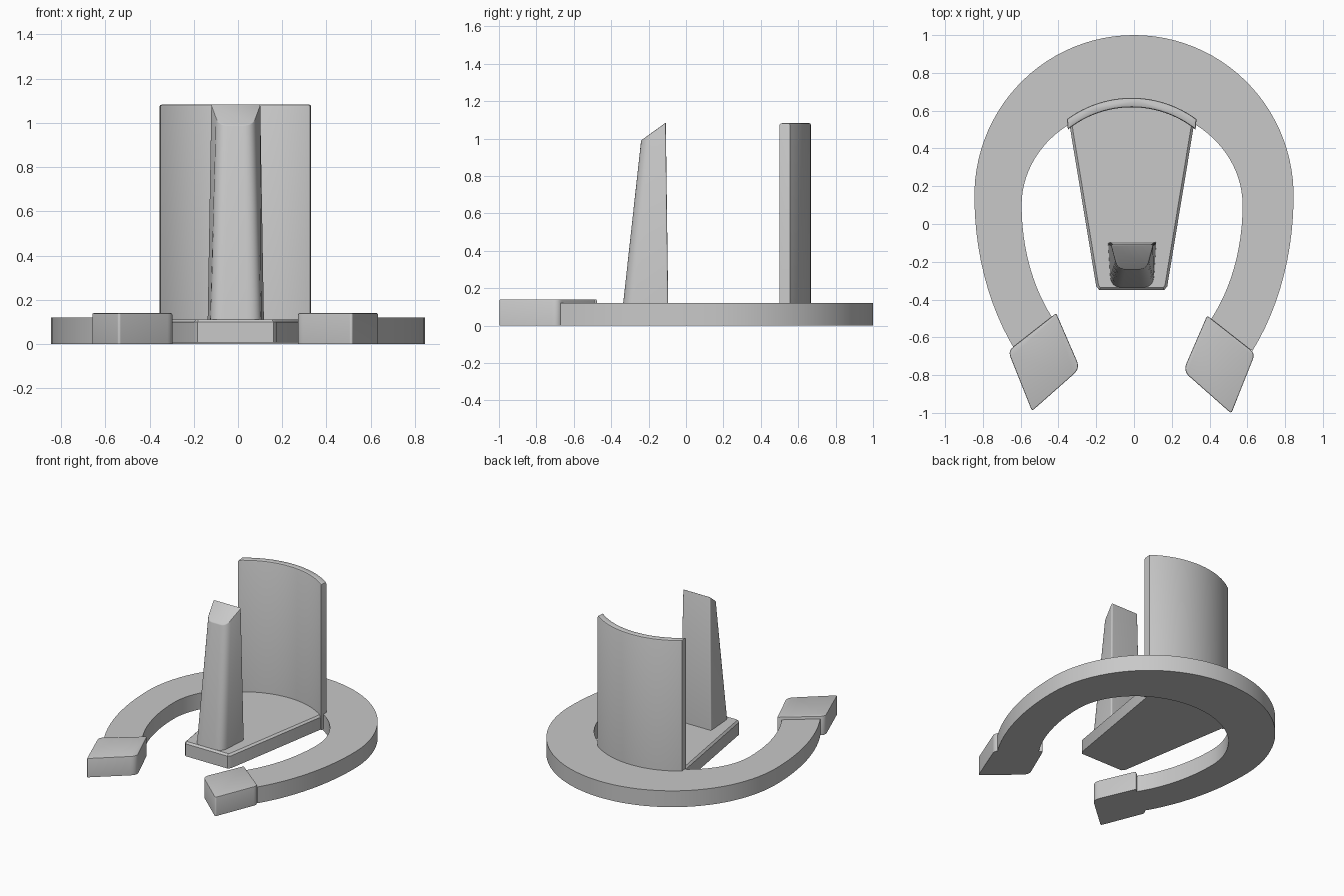
import bpy, bmesh
from math import sin, cos, pi, asin, radians
from mathutils import Vector

cube = bpy.data.objects.get("Cube")
if cube:
    bpy.data.objects.remove(cube, do_unlink=True)

GREY = (0.58, 0.58, 0.58, 1)
grey = bpy.data.materials.new("plain grey")
grey.use_nodes = True
grey.diffuse_color = GREY
grey.node_tree.nodes["Principled BSDF"].inputs["Base Color"].default_value = GREY


def fillet(corners, steps=6):
    """Round each (x, y, radius) corner with a curve."""
    out = []
    n = len(corners)
    for i, (x, y, r) in enumerate(corners):
        p = Vector((x, y))
        a = Vector(corners[i - 1][:2]) - p
        b = Vector(corners[(i + 1) % n][:2]) - p
        a, b = p + a.normalized() * r, p + b.normalized() * r
        for k in range(steps + 1):
            t = k / steps
            out.append(a * (1 - t) ** 2 + p * 2 * t * (1 - t) + b * t * t)
    return out


def loft(name, low, high, bevel=0.0, segments=2):
    """Solid between two matching rings of 3D points, top edge optionally bevelled."""
    bm = bmesh.new()
    lo = [bm.verts.new(p) for p in low]
    hi = [bm.verts.new(p) for p in high]
    bm.faces.new(lo[::-1])
    top = bm.faces.new(hi)
    n = len(lo)
    for i in range(n):
        j = (i + 1) % n
        bm.faces.new((lo[i], lo[j], hi[j], hi[i]))
    bmesh.ops.recalc_face_normals(bm, faces=bm.faces[:])
    if bevel:
        bmesh.ops.bevel(bm, geom=list(top.edges), offset=bevel, segments=segments,
                        profile=0.5, affect='EDGES', clamp_overlap=True)
    mesh = bpy.data.meshes.new(name)
    bm.to_mesh(mesh)
    bm.free()
    mesh.materials.append(grey)
    ob = bpy.data.objects.new(name, mesh)
    bpy.context.collection.objects.link(ob)
    bpy.ops.object.select_all(action='DESELECT')
    ob.select_set(True)
    bpy.context.view_layer.objects.active = ob
    bpy.ops.object.shade_smooth_by_angle(angle=radians(30))
    return ob


def prism(name, outline, z0, z1, bevel=0.0, segments=2):
    return loft(name, [(x, y, z0) for x, y in outline],
                [(x, y, z1) for x, y in outline], bevel, segments)


def egg_arc(cx, cy, a, up, down, y_end, n=72):
    """Open egg curve from the right tip over the back to the left tip."""
    t0 = -asin((cy - y_end) / down)
    pts = []
    for k in range(n + 1):
        t = t0 + (pi - 2 * t0) * k / n
        pts.append((cx + a * cos(t), cy + (up if sin(t) > 0 else down) * sin(t)))
    return pts


def arc(cx, half, y_end, y_mid, n=24):
    """Shallow circular arc from right to left, bulging to the back."""
    sag = y_mid - y_end
    r = (half * half + sag * sag) / (2 * sag)
    t = asin(half / r)
    return [(cx + r * sin(t - 2 * t * k / n), y_mid - r + r * cos(t - 2 * t * k / n))
            for k in range(n + 1)]


# Open ring base
outer = egg_arc(0, 0.15, 0.845, 0.85, 1.225, -0.67)
inner = egg_arc(-0.01, 0.1, 0.585, 0.52, 0.862, -0.56)
prism("ring_base", outer + inner[::-1], 0, 0.12)

# Kite-shaped caps on the ring tips, mirrored about the ring axis
cap = fillet([(-0.412, -0.472, 0.012), (-0.285, -0.765, 0.045),
              (-0.54, -0.99, 0.015), (-0.667, -0.672, 0.035)])
prism("right_tip_cap", cap, 0, 0.14, 0.008)
prism("left_tip_cap", [(-0.025 - x, y - 0.013) for x, y in cap][::-1], 0, 0.14, 0.008)

# Tapered tongue reaching inward from the ring
half = [(0.172, -0.35), (0.188, -0.33), (0.345, 0.62), (0.2, 0.7)]
tongue = [(x - 0.012, y) for x, y in half] + [(-x - 0.012, y) for x, y in half[::-1]]
prism("tongue", tongue, 0.008, 0.112, 0.013, 1)

# Curved upright back panel
panel = arc(-0.012, 0.343, 0.555, 0.668) + arc(-0.012, 0.338, 0.5, 0.618)[::-1]
prism("back_panel", panel, 0.01, 1.083, 0.01)


# Tapered post with a sloping top
def post_section(back, front, y_back, y_front, r):
    return fillet([(-back, y_back, 0.012), (-front, y_front, r),
                   (front, y_front, r), (back, y_back, 0.012)], 8)


foot = post_section(0.128, 0.112, -0.095, -0.338, 0.06)
tip = post_section(0.113, 0.078, -0.108, -0.24, 0.045)
loft("front_post", [(x - 0.01, y, 0.1) for x, y in foot],
     [(x - 0.01, y, 0.99 + (y + 0.24) * 0.72) for x, y in tip], 0.004)
